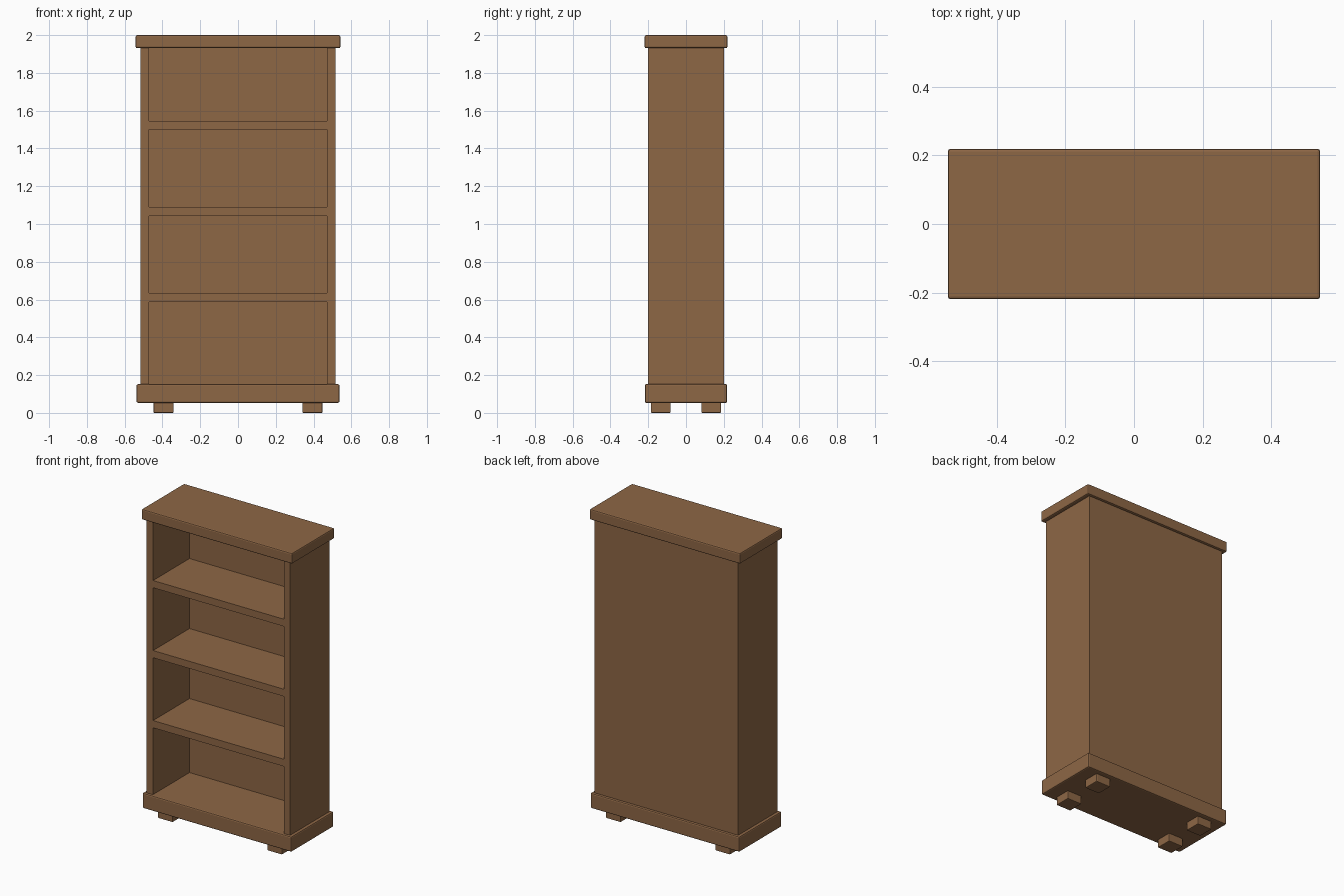
import bpy
import bmesh

cube = bpy.data.objects.get("Cube")
if cube:
    bpy.data.objects.remove(cube, do_unlink=True)

wood = bpy.data.materials.new("brown wood")
wood.use_nodes = True
colour = (0.27, 0.135, 0.06, 1)
wood.diffuse_color = colour
wood.node_tree.nodes["Principled BSDF"].inputs["Base Color"].default_value = colour


def add_mesh(name, bm):
    bmesh.ops.recalc_face_normals(bm, faces=bm.faces)
    mesh = bpy.data.meshes.new(name)
    bm.to_mesh(mesh)
    bm.free()
    mesh.materials.append(wood)
    obj = bpy.data.objects.new(name, mesh)
    bpy.context.collection.objects.link(obj)
    return obj


def box(name, x, y, z, bevel=0):
    """Box from (min, max) ranges, with optional softened edges."""
    bm = bmesh.new()
    bmesh.ops.create_cube(bm, size=1)
    for v in bm.verts:
        v.co = [r[0] if c < 0 else r[1] for c, r in zip(v.co, (x, y, z))]
    obj = add_mesh(name, bm)
    if bevel:
        mod = obj.modifiers.new("soft edges", "BEVEL")
        mod.width = bevel
        mod.segments = 2
    return obj


HALF_W, INNER_W, HALF_D = 0.517, 0.472, 0.202
BACK_Y = 0.175
BASE_TOP, SLAB_BOTTOM = 0.152, 1.931

# Carcass: side panels and back in one U-shaped profile
profile = [(-HALF_W, -HALF_D), (-INNER_W, -HALF_D), (-INNER_W, BACK_Y),
           (INNER_W, BACK_Y), (INNER_W, -HALF_D), (HALF_W, -HALF_D),
           (HALF_W, HALF_D), (-HALF_W, HALF_D)]
bm = bmesh.new()
face = bm.faces.new([bm.verts.new((x, y, BASE_TOP)) for x, y in profile])
extruded = bmesh.ops.extrude_face_region(bm, geom=[face])["geom"]
for v in extruded:
    if isinstance(v, bmesh.types.BMVert):
        v.co.z = SLAB_BOTTOM
add_mesh("side_and_back_panels", bm)

# Top slab and plinth
box("top_slab", (-0.542, 0.542), (-0.219, 0.219), (SLAB_BOTTOM, 2), 0.008)
box("plinth", (-0.537, 0.537), (-0.218, 0.218), (0.053, BASE_TOP), 0.008)

# Shelves
for i in range(3):
    z = 0.587 + i * 0.456
    box(f"shelf_{i + 1}", (-INNER_W, INNER_W), (-HALF_D + 0.002, BACK_Y), (z, z + 0.047))

# Feet
for sx, side in ((1, "left"), (-1, "right")):
    for sy, end in ((-1, "front"), (1, "back")):
        box(f"{end}_{side}_foot", sorted((sx * 0.341, sx * 0.447)),
            sorted((sy * 0.081, sy * 0.186)), (0, 0.058), 0.005)
